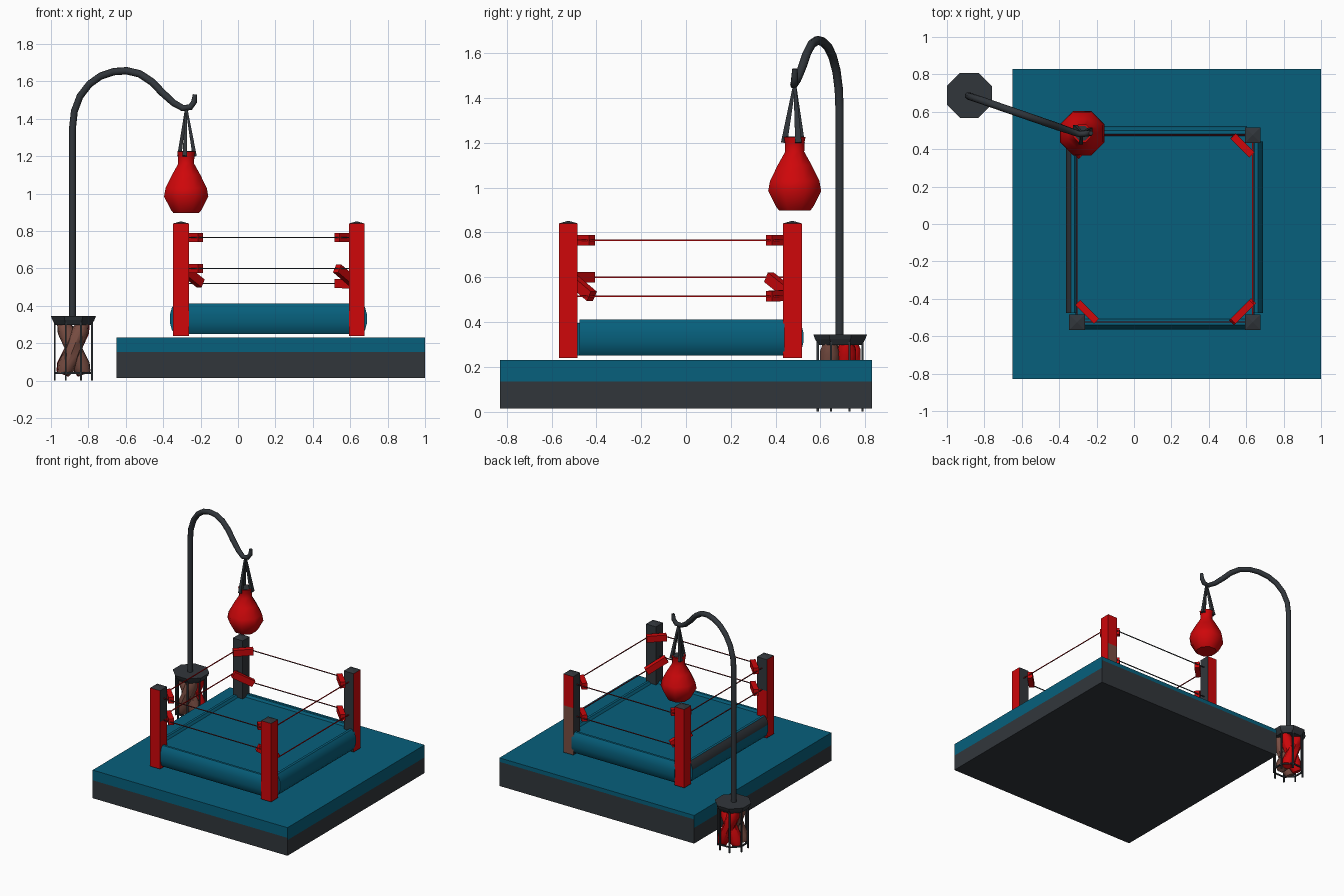
import bpy, bmesh, math
from mathutils import Vector, Matrix

if "Cube" in bpy.data.objects:
    bpy.data.objects.remove(bpy.data.objects["Cube"])


def mat(name, rgb):
    m = bpy.data.materials.new(name)
    m.diffuse_color = (*rgb, 1)
    m.use_nodes = True
    m.node_tree.nodes["Principled BSDF"].inputs["Base Color"].default_value = m.diffuse_color
    return m


TEAL = mat("teal", (0.002, 0.115, 0.2))
RED = mat("red", (0.62, 0.002, 0.003))
DARK = mat("charcoal", (0.031, 0.037, 0.044))
BROWN = mat("brown", (0.19, 0.075, 0.055))


def finish(name, bm, mats, rule=None, smooth=False):
    """Turn a bmesh into a named object; rule picks the material slot per face."""
    bmesh.ops.recalc_face_normals(bm, faces=bm.faces[:])
    bm.normal_update()
    for f in bm.faces:
        f.smooth = smooth
        if rule:
            f.material_index = rule(f)
    me = bpy.data.meshes.new(name)
    bm.to_mesh(me)
    bm.free()
    for m in mats:
        me.materials.append(m)
    ob = bpy.data.objects.new(name, me)
    bpy.context.collection.objects.link(ob)
    if smooth:
        bpy.ops.object.select_all(action='DESELECT')
        ob.select_set(True)
        bpy.context.view_layer.objects.active = ob
        bpy.ops.object.shade_smooth_by_angle(angle=math.radians(50))
    return ob


def box(name, lo, hi, mats, rule=None, cuts=()):
    lo, hi = Vector(lo), Vector(hi)
    bm = bmesh.new()
    bmesh.ops.create_cube(bm, size=1, matrix=Matrix.Translation((lo + hi) / 2)
                          @ Matrix.Diagonal((*(hi - lo), 1)))
    for z in cuts:
        bmesh.ops.bisect_plane(bm, geom=bm.verts[:] + bm.edges[:] + bm.faces[:],
                               plane_co=(0, 0, z), plane_no=(0, 0, 1))
    return finish(name, bm, mats, rule)


def tube(name, pts, radii, sides, mats, smooth=True, squash=1.0, rule=None):
    """Sweep a ring of given radii along a list of points."""
    pts = [Vector(p) for p in pts]
    bm, rings = bmesh.new(), []
    ref = None
    for i, p in enumerate(pts):
        t = (pts[min(i + 1, len(pts) - 1)] - pts[max(i - 1, 0)]).normalized()
        if ref is None:
            ref = Vector((0, 0, 1)) if abs(t.z) < 0.7 else Vector((0, 1, 0))
        u = (ref - t * ref.dot(t)).normalized()
        v = t.cross(u)
        ref = u
        r = radii[i] if isinstance(radii, (list, tuple)) else radii
        rings.append([bm.verts.new(p + r * (u * math.cos(a) + v * math.sin(a) * squash))
                      for a in (2 * math.pi * (k + 0.5) / sides for k in range(sides))])
    for a, b in zip(rings, rings[1:]):
        for k in range(sides):
            bm.faces.new((a[k], a[(k + 1) % sides], b[(k + 1) % sides], b[k]))
    bm.faces.new(rings[0])
    bm.faces.new(rings[-1])
    mats = mats if isinstance(mats, list) else [mats]
    return finish(name, bm, mats, rule, smooth)


# floor platform: dark lower band (taller at the back), teal upper band and top
def platform_rule(f):
    n = f.normal
    edge = 0.2 if n.y > 0.5 else 0.152 if n.y < -0.5 else 0.135
    return int(n.z < 0.5 and f.calc_center_median().z < edge)


box("platform", (-0.65, -0.83, 0.015), (1.0, 0.83, 0.23), [TEAL, DARK], platform_rule,
    cuts=(0.135, 0.152, 0.2))

# ring mat with a padded roll on each side
X0, X1, Y0, Y1 = -0.305, 0.635, -0.525, 0.475
box("ring_mat", (-0.315, -0.535, 0.25), (0.645, 0.49, 0.395), [TEAL])
ZR = 0.331
tube("front_roll", [(-0.27, -0.53, ZR), (0.605, -0.53, ZR)], 0.083, 12, TEAL, squash=0.42)
tube("back_roll", [(-0.27, 0.49, ZR), (0.605, 0.49, ZR)], 0.083, 12, TEAL, squash=0.42)
tube("left_roll", [(X0 - 0.022, -0.475, ZR), (X0 - 0.022, 0.44, ZR)], 0.083, 12, [TEAL, DARK],
     squash=0.46, rule=lambda f: int(f.normal.x < -0.3 and f.normal.z > 0.1))
tube("right_roll", [(X1 + 0.018, -0.475, ZR), (X1 + 0.018, 0.44, ZR)], 0.083, 12, TEAL, squash=0.46)

# lower rope height on each side (the corner pads join the two heights)
LOW = {"front": 0.60, "left": 0.60, "back": 0.52, "right": 0.515}
cx, cy = (X0 + X1) / 2, (Y0 + Y1) / 2

for x, sx in ((X0, "left"), (X1, "right")):
    for y, sy in ((Y0, "front"), (Y1, "back")):
        dx, dy = math.copysign(1, cx - x), math.copysign(1, cy - y)

        # corner post: red outside, charcoal top and inner faces, one partly brown face
        def post_rule(f):
            n = f.normal
            low = f.calc_center_median().z < 0.6
            if n.z > 0.5:
                return 1
            if (sy, sx) == ("back", "right") and n.y > 0.5:
                return 2 if low else 0
            inner = n.x * dx > 0.5 or n.y * dy > 0.5
            if (sy, sx) == ("front", "left"):
                return int(inner and not low)
            return int(inner)

        box(f"{sy}_{sx}_post", (x - 0.042, y - 0.042, 0.24), (x + 0.042, y + 0.042, 0.84),
            [RED, DARK, BROWN], post_rule, cuts=(0.6,))
        bm = bmesh.new()
        bmesh.ops.create_cone(bm, cap_ends=False, segments=4, radius1=0.042 * 2 ** 0.5, radius2=0.0,
                              depth=0.012, matrix=Matrix.Translation((x, y, 0.846))
                              @ Matrix.Rotation(math.pi / 4, 4, 'Z'))
        finish(f"{sy}_{sx}_post_cap", bm, [DARK])
        # diagonal pads across the inside of the corner
        for tag, za, zb in (("upper", 0.765, 0.765), ("lower", LOW[sx], LOW[sy])):
            a = Vector((x + dx * 0.005, y + dy * 0.105, za))
            b = Vector((x + dx * 0.105, y + dy * 0.005, zb))
            tube(f"{sy}_{sx}_{tag}_pad", [a, b], 0.034, 4, RED, smooth=False, squash=0.8)

# ropes, two per side, red where they face up
for z in ("upper", "lower"):
    for s, y in (("front", Y0), ("back", Y1)):
        h = 0.765 if z == "upper" else LOW[s]
        tube(f"{s}_{z}_rope", [(X0, y, h), (X1, y, h)], 0.004, 4, [DARK, RED], smooth=False,
             rule=lambda f: int(f.normal.z > 0.5))
    for s, x in (("left", X0), ("right", X1)):
        h = 0.765 if z == "upper" else LOW[s]
        tube(f"{s}_{z}_rope", [(x, Y0, h), (x, Y1, h)], 0.004, 4, [DARK, RED], smooth=False,
             rule=lambda f: int(f.normal.z > -0.5 and f.normal.x > -0.5))

# stand: octagonal cap on thin legs with a hoop
SX, SY = -0.88, 0.688
tube("stand_cap", [(SX, SY, z) for z in (0.298, 0.325, 0.345)], [0.105, 0.122, 0.13], 8, DARK,
     smooth=False)
for i in range(8):
    a = math.tau * (i + 0.5) / 8
    px, py = SX + 0.108 * math.cos(a), SY + 0.108 * math.sin(a)
    tube(f"stand_leg_{i}", [(px, py, 0), (px, py, 0.31)], 0.007, 4, DARK, smooth=False)
hoop = [(SX + 0.103 * math.cos(math.tau * k / 8 + math.pi / 8),
         SY + 0.103 * math.sin(math.tau * k / 8 + math.pi / 8), 0.04) for k in range(9)]
tube("stand_hoop", hoop, 0.007, 4, DARK, smooth=False)

# crossed padded bundles kept inside the stand, brown in front and red behind
for i, (ox, oy, m) in enumerate(((0.055, -0.045, BROWN), (-0.06, -0.015, BROWN),
                                 (0.06, 0.03, RED), (-0.055, 0.05, RED))):
    p, q = Vector((SX - ox, SY + oy, 0.035)), Vector((SX + ox, SY + oy, 0.31))
    tube(f"bundle_{i}", [p.lerp(q, t) for t in (0, 0.15, 0.5, 0.85, 1)],
         [0.035, 0.05, 0.044, 0.046, 0.03], 7, m)

# bent pole ending in a hook
path = [(-0.885, 0.34), (-0.885, 1.0), (-0.885, 1.35), (-0.875, 1.44), (-0.845, 1.52), (-0.795, 1.585),
        (-0.735, 1.628), (-0.665, 1.652), (-0.595, 1.657), (-0.525, 1.64), (-0.46, 1.597), (-0.405, 1.54),
        (-0.345, 1.485), (-0.295, 1.457), (-0.255, 1.462), (-0.235, 1.49), (-0.23, 1.53)]
tube("hook_pole", [(x, 0.685 - (min(x, -0.29) + 0.885) * 0.345 + max(0, x + 0.29) * 0.1, z)
                   for x, z in path],
     [0.02] * 12 + [0.018, 0.017, 0.017, 0.016, 0.012], 8, DARK)

# speed bag: faceted bulb with a dark plug in its collar, hung by straps
BX, BY = -0.277, 0.485
prof = [(0.897, 0.075), (0.915, 0.09), (0.985, 0.128), (1.03, 0.119), (1.1, 0.082),
        (1.16, 0.046), (1.2, 0.047), (1.225, 0.052)]
tube("punch_bag", [(BX, BY, z) for z, r in prof], [r for z, r in prof], 8, RED)
tube("bag_plug", [(BX, BY, 1.22), (BX, BY, 1.228)], 0.042, 8, DARK, smooth=False)
for i in range(3):
    a = math.tau * i / 3 + 0.35
    d = Vector((math.cos(a), math.sin(a), 0))
    c = Vector((BX, BY, 0))
    tube(f"bag_strap_{i}", [c + Vector((0, 0, 1.465)), c + d * 0.048 + Vector((0, 0, 1.20))],
         [0.008, 0.02], 4, DARK, smooth=False, squash=0.8)
